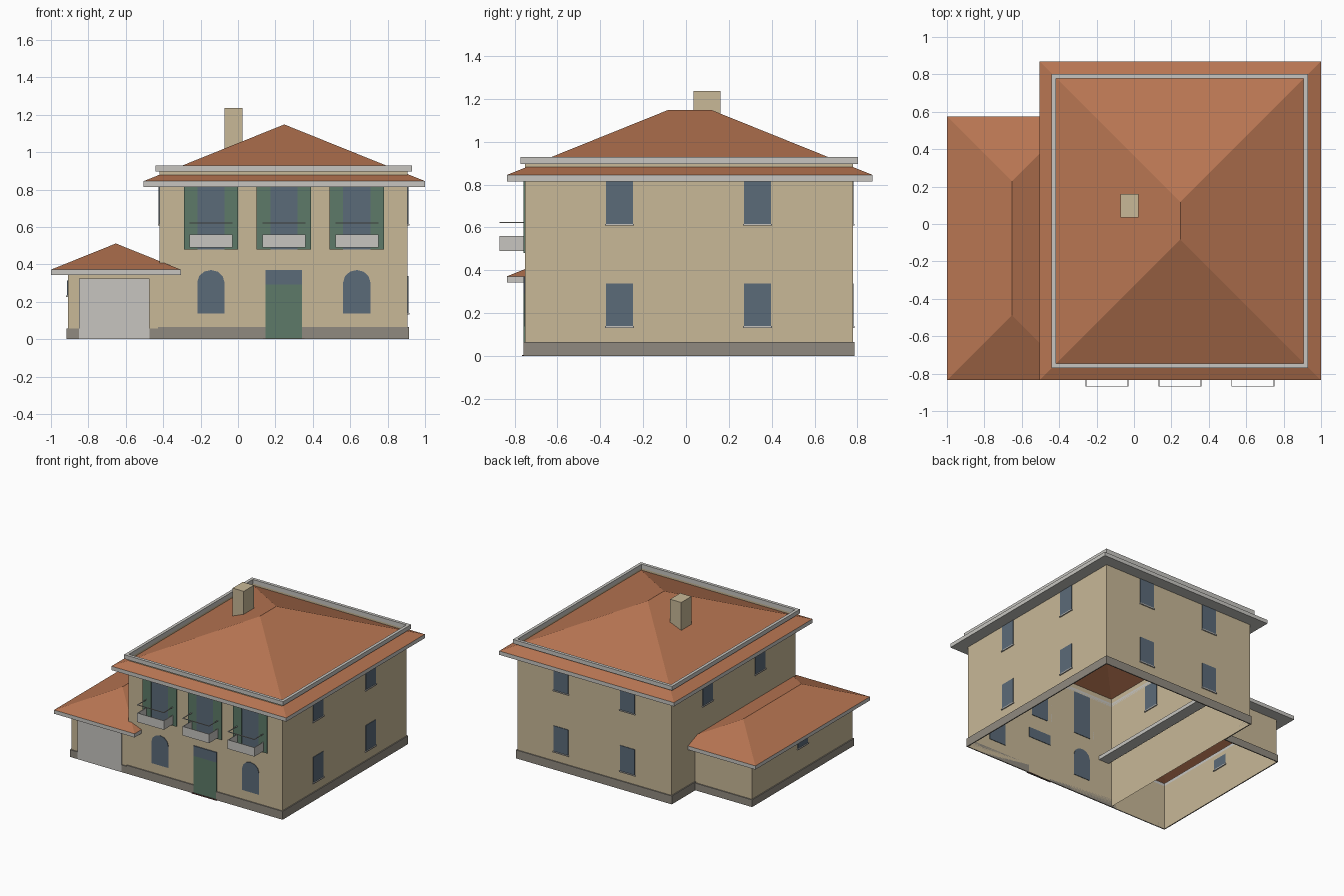
import bpy, math

old = bpy.data.objects.get("Cube")
if old:
    bpy.data.objects.remove(old, do_unlink=True)


def material(name, rgb):
    m = bpy.data.materials.new(name)
    m.use_nodes = True
    m.diffuse_color = (*rgb, 1)
    m.node_tree.nodes["Principled BSDF"].inputs["Base Color"].default_value = (*rgb, 1)
    return m


WALL = material("beige_plaster", (0.58, 0.48, 0.31))
ROOF = material("terracotta", (0.48, 0.18, 0.085))
TRIM = material("light_grey_trim", (0.57, 0.56, 0.53))
BASE = material("grey_stone", (0.28, 0.255, 0.215))
GREEN = material("green_paint", (0.11, 0.195, 0.14))
GLASS = material("blue_glass", (0.105, 0.145, 0.19))
STEP = material("dark_red_step", (0.12, 0.045, 0.04))


def mesh(name, verts, faces, mat):
    me = bpy.data.meshes.new(name)
    me.from_pydata(verts, [], faces)
    me.materials.append(mat)
    ob = bpy.data.objects.new(name, me)
    bpy.context.collection.objects.link(ob)
    return ob


def prism(name, pts, mat, lift, closed=True):
    """Sweep a loop of 3D points along the vector lift."""
    n = len(pts)
    verts = list(pts) + [tuple(a + b for a, b in zip(p, lift)) for p in pts]
    faces = [(i, (i + 1) % n, (i + 1) % n + n, i + n) for i in range(n)]
    if closed:
        faces += [tuple(reversed(range(n))), tuple(range(n, 2 * n))]
    return mesh(name, verts, faces, mat)


def rect(x0, x1, y0, y1, z):
    return [(x0, y0, z), (x1, y0, z), (x1, y1, z), (x0, y1, z)]


def box(name, x0, x1, y0, y1, z0, z1, mat):
    return prism(name, rect(x0, x1, y0, y1, z0), mat, (0, 0, z1 - z0))


def ring(name, outer, inner, z0, z1, mat):
    """Rectangular frame with a hollow middle."""
    loops = rect(*outer, z0) + rect(*outer, z1) + rect(*inner, z1) + rect(*inner, z0)
    faces = []
    for k in range(4):
        for i in range(4):
            a, b, j = k * 4, (k + 1) % 4 * 4, (i + 1) % 4
            faces.append((a + i, a + j, b + j, b + i))
    return mesh(name, loops, faces, mat)


def hip_roof(name, x0, x1, y0, y1, z, slope):
    half = (x1 - x0) / 2
    top = z + half * slope
    verts = rect(x0, x1, y0, y1, z) + [(x0 + half, y0 + half, top), (x0 + half, y1 - half, top)]
    return mesh(name, verts, [(0, 1, 4), (1, 2, 5, 4), (2, 3, 5), (3, 0, 4, 5)], ROOF)


# Wall limits of the house and the garage
L, R, F, B = -0.42, 0.907, -0.75, 0.778
GL, GB = -0.91, 0.49
CX, CY = 0.245, 0.012
T = 0.004

# House walls, open above and below
prism("house_walls", rect(L, R, F, B, 0), WALL, (0, 0, 0.9), closed=False)

# House roof with eaves and the cornice that runs round above it
eave = (-0.505, 1.0, -0.835, 0.87)
hip_roof("house_roof", *eave, 0.845, 0.403)
ring("house_eaves", eave, (L, R, F, B), 0.815, 0.845, TRIM)
ring("roof_cornice", (-0.441, 0.929, -0.771, 0.802), (-0.417, 0.905, -0.747, 0.778), 0.896, 0.928, TRIM)
box("chimney", -0.071, 0.025, 0.035, 0.16, 1.0, 1.237, WALL)

# Garage walls on three sides
corners = [(L, F), (GL, F), (GL, GB), (L, GB)]
mesh("garage_walls", [(x, y, z) for z in (0, 0.35) for x, y in corners],
     [(i + 1, i, i + 4, i + 5) for i in range(3)], WALL)

# Garage roof, running into the house
garage_eave = (-1.0, -0.306, -0.835, 0.575)
hip_roof("garage_roof", *garage_eave, 0.372, 0.403)
ring("garage_eaves", garage_eave, (GL, -0.395, F, GB), 0.343, 0.372, TRIM)
box("garage_door", -0.85, -0.473, F - 0.009, F - 0.001, 0, 0.325, TRIM)

# Stone plinth, with gaps for the two doors
P = 0.008
H, GH = 0.065, 0.056
for name, x0, x1, y0, y1, h in (
        ("plinth_front_left", L - P, 0.147, F - P, F, H),
        ("plinth_front_right", 0.343, R + P, F - P, F, H),
        ("plinth_right", R, R + P, F, B, H),
        ("plinth_back", L - P, R + P, B, B + P, H),
        ("plinth_left", L - P, L, GB, B, H),
        ("garage_plinth_outer", GL - P, -0.85, F - P, F, GH),
        ("garage_plinth_inner", -0.473, L - P, F - P, F, GH),
        ("garage_plinth_left", GL - P, GL, F, GB, GH),
        ("garage_plinth_back", GL - P, L - P, GB, GB + P, GH)):
    box(name, x0, x1, y0, y1, 0, h, BASE)


# Plain windows with sills on the side and back walls
def side_window(name, x, y, z, h=0.198, w=0.063):
    box(name, x - T, x + T, y - w, y + w, z, z + h, GLASS)
    box(name + "_sill", x - 0.009, x + 0.009, y - w - 0.005, y + w + 0.005, z - 0.008, z, TRIM)


def back_window(name, x, z, h=0.198, w=0.063):
    box(name, x - w, x + w, B - T, B + T, z, z + h, GLASS)
    box(name + "_sill", x - w - 0.005, x + w + 0.005, B - 0.009, B + 0.009, z - 0.008, z, TRIM)


for s, tag in ((-1, "a"), (1, "b")):
    for z, floor in ((0.14, "lower"), (0.616, "upper")):
        side_window(f"right_window_{floor}_{tag}", R, CY + s * 0.322, z)
        back_window(f"back_window_{floor}_{tag}", CX + s * 0.287, z)
    side_window(f"left_window_upper_{tag}", L, CY + s * 0.322, 0.616)
side_window("garage_window", GL, -0.135, 0.235, h=0.08)

# Arched windows on the ground floor
for s, tag in ((-1, "right"), (1, "left")):
    cx, w = CX + s * 0.39, 0.0725
    pts = [(cx - w, F + T, 0.137), (cx + w, F + T, 0.137)]
    for i in range(7):
        a = math.pi * i / 6
        pts.append((cx + w * math.cos(a), F + T, 0.305 + 0.065 * math.sin(a)))
    prism("arched_window_" + tag, pts, GLASS, (0, -2 * T, 0))

# Front door with a window over it and a thin step
box("front_door", 0.147, 0.343, F - 0.007, F - 0.001, 0, 0.292, GREEN)
box("door_fanlight", 0.147, 0.343, F - 0.007, F + T, 0.292, 0.37, GLASS)
box("door_step", 0.135, 0.355, F - 0.016, F, 0, 0.005, STEP)

# Balcony windows, shutters, parapets and rails
for k, tag in ((-1, "right"), (0, "middle"), (1, "left")):
    cx = CX + k * 0.39
    for s in (-1, 1):
        a, b = sorted((cx + s * 0.0725, cx + s * 0.145))
        box(f"shutter_{tag}", a, b, F - 0.009, F - 0.001, 0.48, 0.815, GREEN)
    box(f"balcony_window_{tag}", cx - 0.0725, cx + 0.0725, F - T, F + T, 0.48, 0.815, GLASS)
    y, w = -0.87, 0.115
    for part, t, z0, z1 in (("parapet", 0.005, 0.49, 0.56), ("rail", 0.005, 0.62, 0.625)):
        box(f"balcony_{part}_front_{tag}", cx - w, cx + w, y, y + t, z0, z1, TRIM)
        for s in (-1, 1):
            a, b = sorted((cx + s * w, cx + s * (w - t)))
            box(f"balcony_{part}_side_{tag}", a, b, y + t, F, z0, z1, TRIM)
